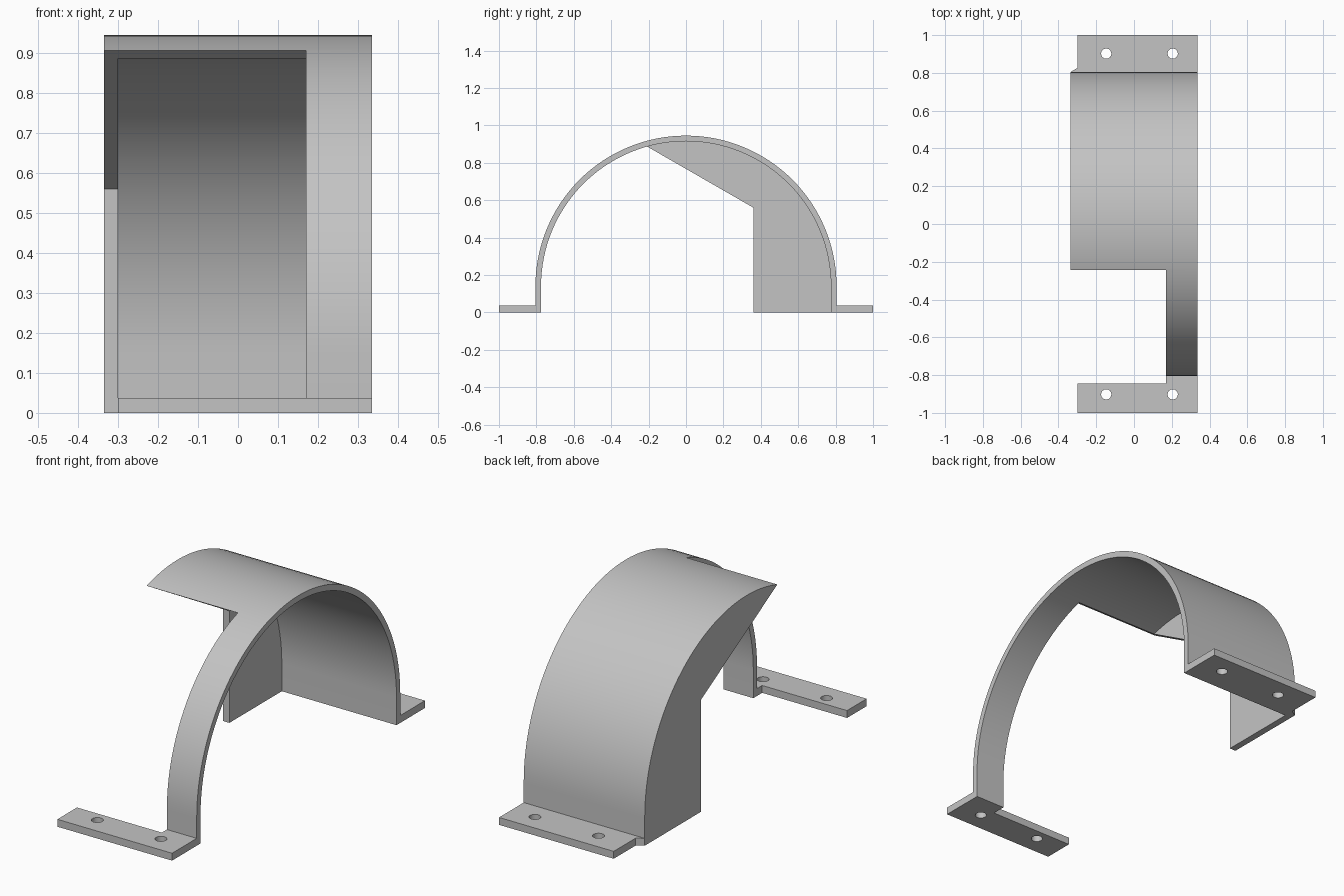
import bpy, bmesh, math
from mathutils import Vector

cube = bpy.data.objects.get("Cube")
if cube:
    bpy.data.objects.remove(cube)

# Single plain grey finish
GREY = (0.55, 0.55, 0.55, 1)
mat = bpy.data.materials.new("plain grey")
mat.use_nodes = True
mat.diffuse_color = GREY
mat.node_tree.nodes["Principled BSDF"].inputs["Base Color"].default_value = GREY

HALF = 0.335       # half the width
RADIUS = 0.805     # outer arch radius
SPRING = 0.14      # height where the arch starts to curve
WALL = 0.03
SIDE_IN = -0.30    # inner face of the side plate
BAND = 0.17        # inner edge of the narrow front band
PLATE = 0.037      # foot thickness


def prism(name, loops, axis, lo, hi):
    """Extrude flat loops (first outline, then holes) along x or z."""
    bm = bmesh.new()
    edges = []
    for loop in loops:
        vs = [bm.verts.new((lo, a, b) if axis == "x" else (a, b, lo)) for a, b in loop]
        edges += [bm.edges.new((v, vs[i - 1])) for i, v in enumerate(vs)]
    if len(loops) == 1:
        bm.faces.new(vs)
    else:
        bmesh.ops.triangle_fill(bm, edges=edges, use_beauty=True)
    ext = bmesh.ops.extrude_face_region(bm, geom=bm.faces[:], use_keep_orig=True)
    shift = Vector((hi - lo, 0, 0)) if axis == "x" else Vector((0, 0, hi - lo))
    moved = [g for g in ext["geom"] if isinstance(g, bmesh.types.BMVert)]
    bmesh.ops.translate(bm, verts=moved, vec=shift)
    bmesh.ops.recalc_face_normals(bm, faces=bm.faces[:])
    mesh = bpy.data.meshes.new(name)
    bm.to_mesh(mesh)
    bm.free()
    mesh.materials.append(mat)
    ob = bpy.data.objects.new(name, mesh)
    bpy.context.collection.objects.link(ob)
    return ob


def activate(ob):
    bpy.ops.object.select_all(action="DESELECT")
    ob.select_set(True)
    bpy.context.view_layer.objects.active = ob


def cut(ob, cutter):
    mod = ob.modifiers.new("cut", "BOOLEAN")
    mod.operation = "DIFFERENCE"
    mod.solver = "EXACT"
    mod.object = cutter
    activate(ob)
    bpy.ops.object.modifier_apply(modifier=mod.name)
    bpy.data.objects.remove(cutter)


def smooth(ob):
    activate(ob)
    bpy.ops.object.shade_smooth_by_angle(angle=math.radians(25))


def arch(r, bottom, n=64):
    arc = [(r * math.cos(math.pi * i / n), SPRING + r * math.sin(math.pi * i / n))
           for i in range(n + 1)]
    return [(r, bottom)] + arc + [(-r, bottom)]


def circle(x, y, r=0.027, n=32):
    return [(x + r * math.cos(math.tau * i / n), y + r * math.sin(math.tau * i / n))
            for i in range(n)]


# Arched guard: solid arch, hollowed from the left, leaving a right side plate
guard = prism("arched_guard", [arch(RADIUS, 0)], "x", -HALF, HALF)
cut(guard, prism("hollow_cutter", [arch(RADIUS - WALL, -1)], "x", SIDE_IN, 1))

# Front opening: sloped edge above, upright edge at the side plate
opening = [(0.36, -1), (0.36, 0.56), (-1.2, 0.56 + 1.56 * 0.575), (-1.2, -1)]
cut(guard, prism("opening_cutter", [opening], "x", -1, BAND))
smooth(guard)

# Mounting feet with two bolt holes each
front = [(SIDE_IN, -1), (HALF, -1), (HALF, -RADIUS), (BAND, -RADIUS),
         (BAND, -0.845), (SIDE_IN, -0.845)]
back = [(-HALF, RADIUS), (HALF, RADIUS), (HALF, 1), (SIDE_IN, 1), (SIDE_IN, 0.826)]
for name, outline, y in (("front_foot", front, -0.902), ("back_foot", back, 0.902)):
    holes = [circle(x, y) for x in (-0.147, 0.205)]
    smooth(prism(name, [outline] + holes, "z", 0, PLATE))
